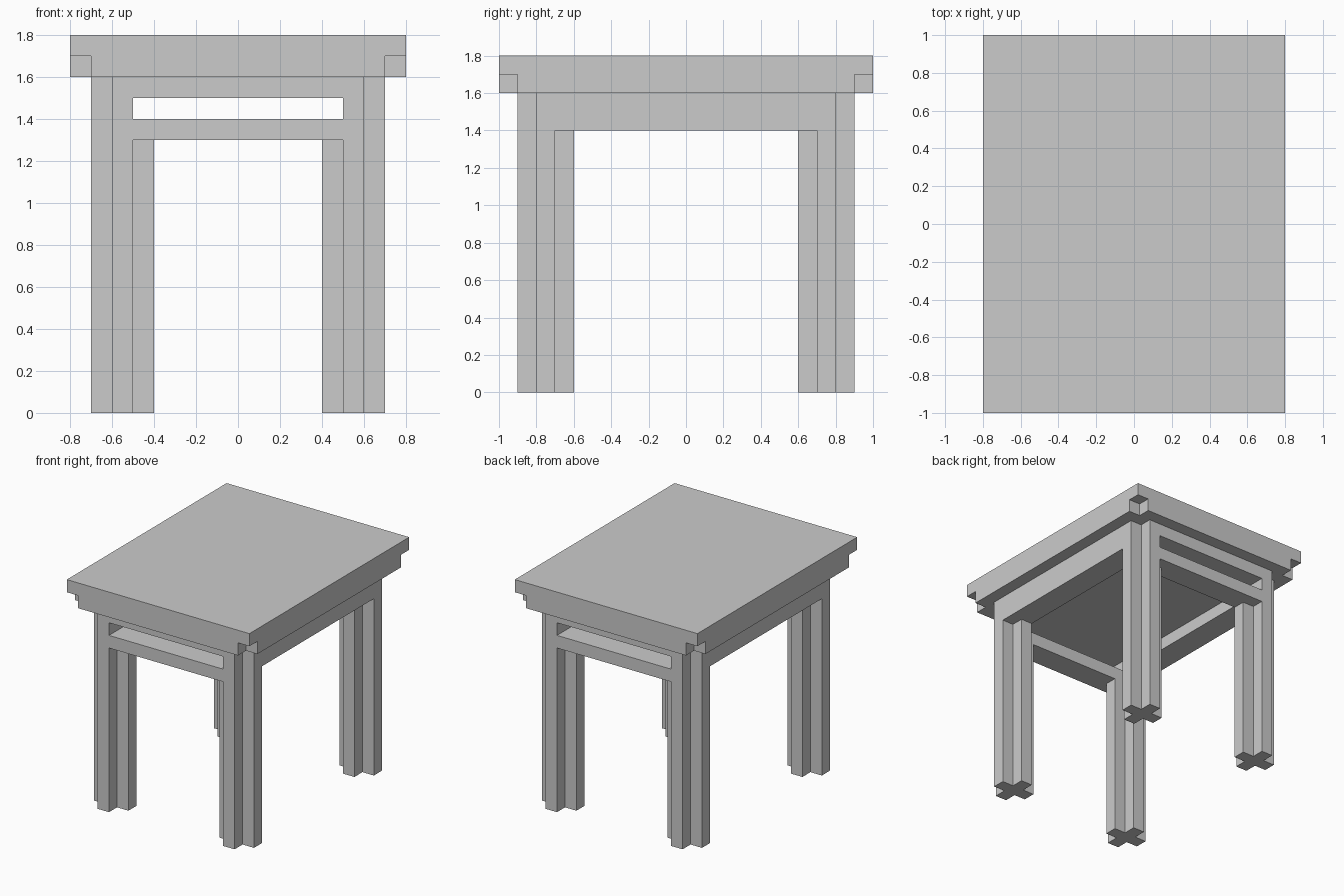
import bpy, bmesh

if "Cube" in bpy.data.objects:
    bpy.data.objects.remove(bpy.data.objects["Cube"])


def prism(name, outline, z0, z1, mirror=""):
    """Extrude a plan outline from z0 to z1, optionally mirrored about x and/or y."""
    bm = bmesh.new()
    face = bm.faces.new([bm.verts.new((x, y, z0)) for x, y in outline])
    top = bmesh.ops.extrude_face_region(bm, geom=[face])["geom"]
    for v in top:
        if isinstance(v, bmesh.types.BMVert):
            v.co.z = z1
    bmesh.ops.recalc_face_normals(bm, faces=bm.faces)
    mesh = bpy.data.meshes.new(name)
    bm.to_mesh(mesh)
    bm.free()
    ob = bpy.data.objects.new(name, mesh)
    bpy.context.collection.objects.link(ob)
    if mirror:
        mod = ob.modifiers.new("mirror", "MIRROR")
        mod.use_axis = ("x" in mirror, "y" in mirror, False)
        mod.use_mirror_merge = False
    return ob


def rect(x0, x1, y0, y1):
    return [(x0, y0), (x1, y0), (x1, y1), (x0, y1)]


def notched(cx, cy, hx, hy, nx, ny):
    """Rectangle with a notch of nx by ny cut from each corner."""
    ax, ay = hx - nx, hy - ny
    pts = [(hx, -ay), (hx, ay), (ax, ay), (ax, hy), (-ax, hy), (-ax, ay),
           (-hx, ay), (-hx, -ay), (-ax, -ay), (-ax, -hy), (ax, -hy), (ax, -ay)]
    return [(cx + x, cy + y) for x, y in pts]


# Tabletop slab with a corner-notched lower layer
prism("tabletop", rect(-0.8, 0.8, -1, 1), 1.7, 1.8)
prism("tabletop_lower_layer", notched(0, 0, 0.8, 1.0, 0.1, 0.1), 1.6, 1.7)

# Plate under the top
prism("support_plate", notched(0, 0, 0.7, 0.9, 0.1, 0.1), 1.5, 1.6)

# Side rails, with tongues that close the ends of the front and back slots
prism("side_rails", [(0.5, -0.9), (0.6, -0.9), (0.6, -0.8), (0.7, -0.8),
                     (0.7, 0.8), (0.6, 0.8), (0.6, 0.9), (0.5, 0.9)], 1.4, 1.5, "x")

# Front and back crossbars below the slots
prism("crossbars", rect(-0.5, 0.5, 0.7, 0.9), 1.3, 1.4, "y")

# Plus-section legs, and their heads beside the crossbars
prism("legs", notched(0.55, 0.75, 0.15, 0.15, 0.1, 0.1), 0, 1.3, "xy")
prism("leg_heads", [(0.5, 0.6), (0.6, 0.6), (0.6, 0.7), (0.7, 0.7),
                    (0.7, 0.8), (0.6, 0.8), (0.6, 0.9), (0.5, 0.9)], 1.3, 1.4, "xy")
